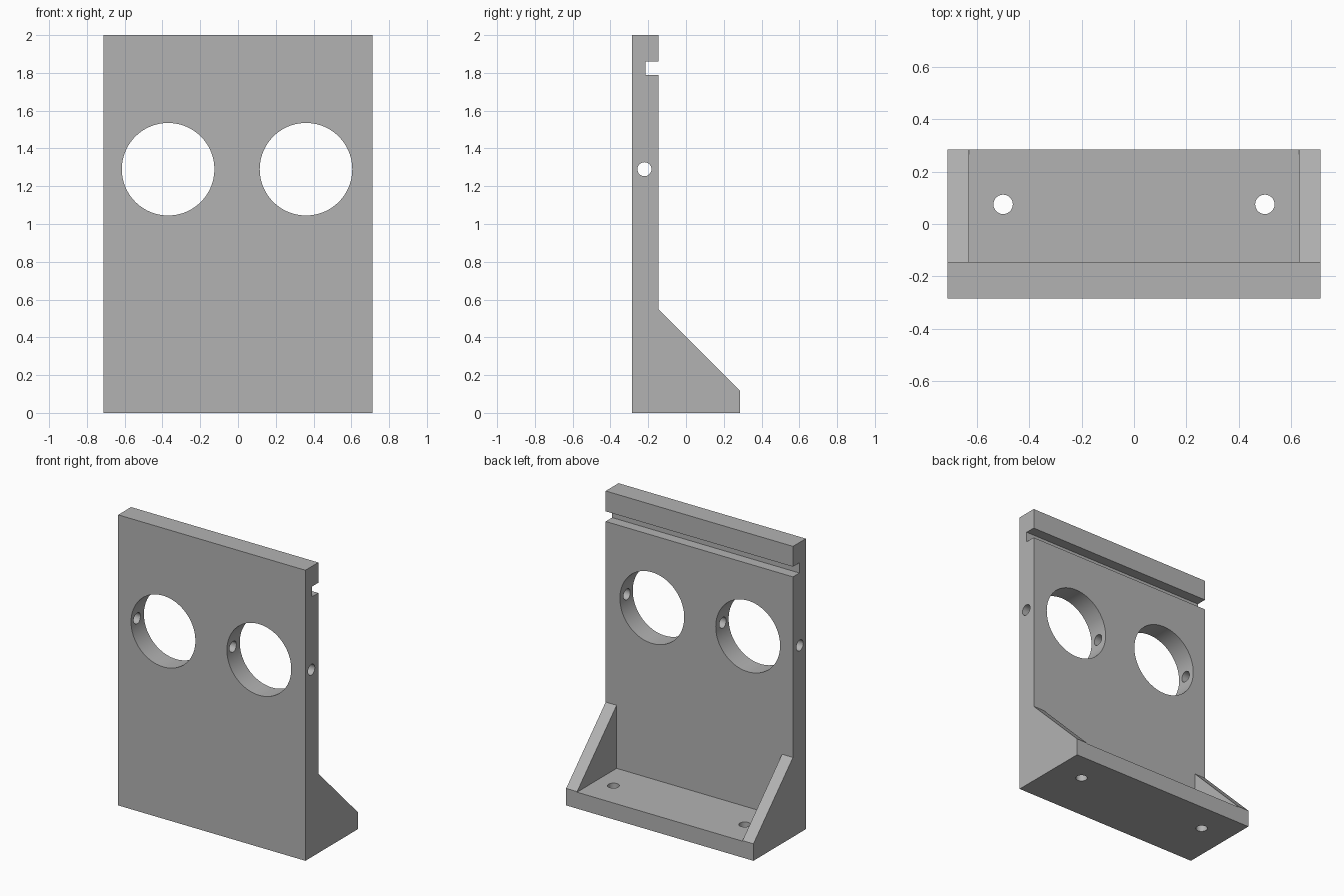
import bpy
import bmesh
from math import pi
from mathutils import Matrix, Vector

default = bpy.data.objects.get("Cube")
if default:
    bpy.data.objects.remove(default, do_unlink=True)

HALF_W, FRONT, BACK = 0.713, -0.285, 0.285
PLATE_BACK, BASE_TOP, HOLE_Z = -0.145, 0.113, 1.29

grey = bpy.data.materials.new("plain grey")
grey.use_nodes = True
colour = (0.45, 0.45, 0.45, 1)
grey.diffuse_color = colour
grey.node_tree.nodes["Principled BSDF"].inputs["Base Color"].default_value = colour


def make_object(name, bm):
    bmesh.ops.recalc_face_normals(bm, faces=bm.faces)
    mesh = bpy.data.meshes.new(name)
    bm.to_mesh(mesh)
    bm.free()
    mesh.materials.append(grey)
    obj = bpy.data.objects.new(name, mesh)
    bpy.context.collection.objects.link(obj)
    return obj


def box(name, low, high):
    low, high = Vector(low), Vector(high)
    bm = bmesh.new()
    bmesh.ops.create_cube(bm, size=1, matrix=Matrix.Translation((low + high) / 2)
                          @ Matrix.Diagonal((*(high - low), 1)))
    return make_object(name, bm)


def rod(name, centre, radius, length, axis, sides):
    turn = {"X": Matrix.Rotation(pi / 2, 4, "Y"),
            "Y": Matrix.Rotation(pi / 2, 4, "X"),
            "Z": Matrix.Identity(4)}[axis]
    bm = bmesh.new()
    bmesh.ops.create_cone(bm, cap_ends=True, segments=sides, radius1=radius,
                          radius2=radius, depth=length,
                          matrix=Matrix.Translation(centre) @ turn)
    return make_object(name, bm)


# Bracket body: side profile with rear groove and sloping foot
profile = [(FRONT, 0), (BACK, 0), (BACK, 0.117), (PLATE_BACK, 0.547),
           (PLATE_BACK, 1.79), (-0.215, 1.79), (-0.215, 1.86),
           (PLATE_BACK, 1.86), (PLATE_BACK, 2), (FRONT, 2)]
bm = bmesh.new()
side = bm.faces.new([bm.verts.new((-HALF_W, y, z)) for y, z in profile])
extruded = bmesh.ops.extrude_face_region(bm, geom=[side])["geom"]
bmesh.ops.translate(bm, vec=(2 * HALF_W, 0, 0),
                    verts=[v for v in extruded if isinstance(v, bmesh.types.BMVert)])
bracket = make_object("angle_bracket", bm)

# Pocket that leaves a base shelf and two end gussets
cutters = [box("pocket_cutter", (-0.63, PLATE_BACK, BASE_TOP), (0.63, 0.4, 0.7))]

# Large round openings and base bolt holes
for x in (-0.37, 0.36):
    cutters.append(rod("opening_cutter", (x, -0.2, HOLE_Z), 0.245, 0.6, "Y", 96))
for x in (-0.5, 0.5):
    cutters.append(rod("bolt_hole_cutter", (x, 0.075, 0), 0.037, 0.6, "Z", 48))

# Cross hole through the full width of the plate
cutters.append(rod("cross_hole_cutter", (0, -0.22, HOLE_Z), 0.037, 2, "X", 48))

for cutter in cutters:
    cutter.hide_render = True
    mod = bracket.modifiers.new(cutter.name, "BOOLEAN")
    mod.operation, mod.solver, mod.object = "DIFFERENCE", "EXACT", cutter

bpy.ops.object.select_all(action="DESELECT")
bracket.select_set(True)
bpy.context.view_layer.objects.active = bracket
for mod in list(bracket.modifiers):
    bpy.ops.object.modifier_apply(modifier=mod.name)
for cutter in cutters:
    bpy.data.objects.remove(cutter, do_unlink=True)
bpy.ops.object.shade_smooth_by_angle(angle=pi / 6)
